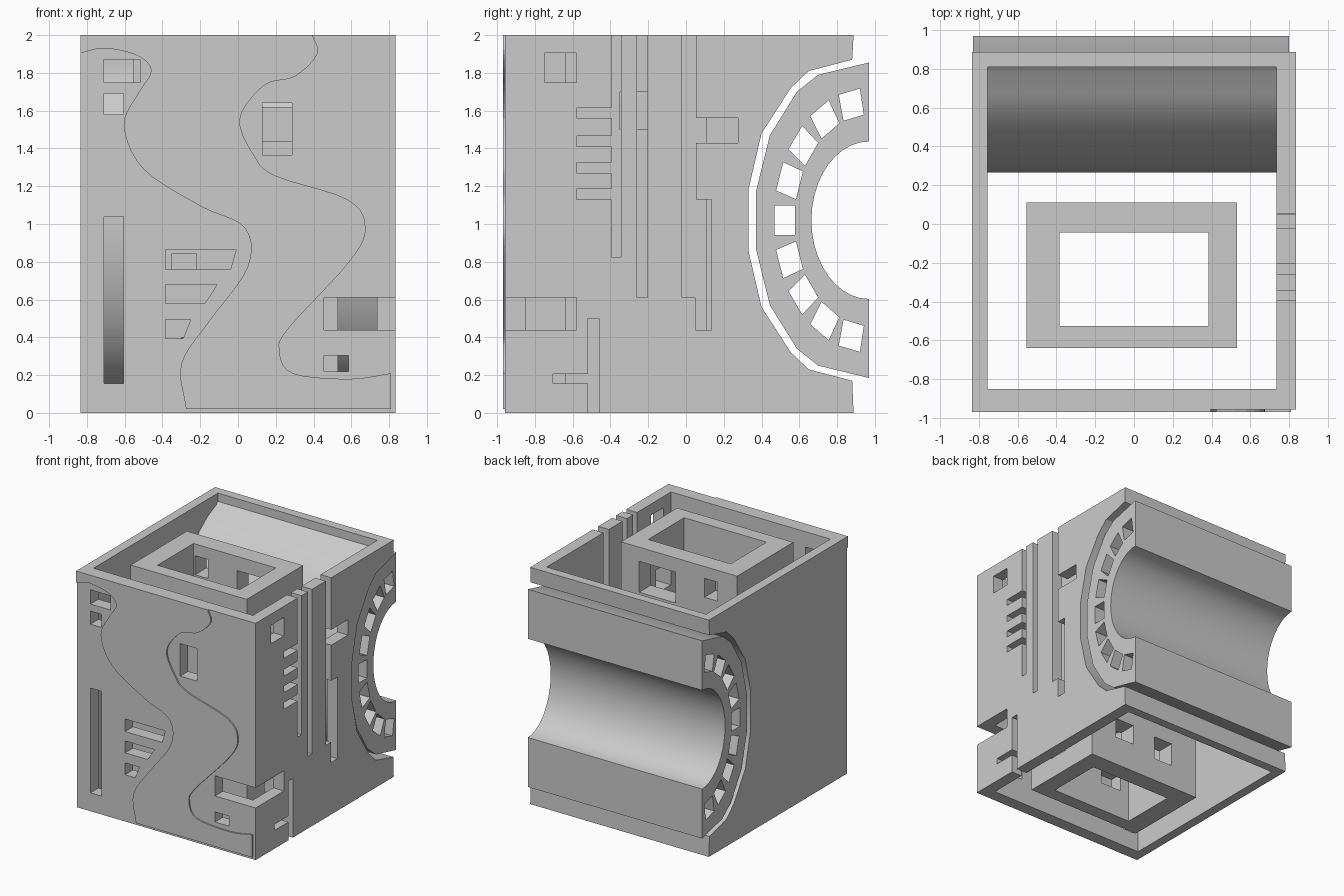
import bpy, bmesh, math
from mathutils import Vector

default = bpy.data.objects.get("Cube")
if default:
    bpy.data.objects.remove(default, do_unlink=True)

# Single grey finish
grey = bpy.data.materials.new("plain grey")
grey.use_nodes = True
grey.diffuse_color = (0.6, 0.6, 0.6, 1)
grey.node_tree.nodes["Principled BSDF"].inputs["Base Color"].default_value = grey.diffuse_color


def prism(name, points, axis, low, high):
    """Extrude a closed outline along x (points are y, z) or y (points are x, z)."""
    def place(p, depth):
        return (depth, p[0], p[1]) if axis == "x" else (p[0], depth, p[1])
    bm = bmesh.new()
    near = [bm.verts.new(place(p, low)) for p in points]
    far = [bm.verts.new(place(p, high)) for p in points]
    bm.faces.new(near)
    bm.faces.new(far[::-1])
    for i in range(len(points)):
        j = (i + 1) % len(points)
        bm.faces.new((near[j], near[i], far[i], far[j]))
    bmesh.ops.recalc_face_normals(bm, faces=bm.faces)
    mesh = bpy.data.meshes.new(name)
    bm.to_mesh(mesh)
    bm.free()
    mesh.materials.append(grey)
    obj = bpy.data.objects.new(name, mesh)
    bpy.context.collection.objects.link(obj)
    return obj


def rect(a0, a1, z0, z1):
    return [(a0, z0), (a1, z0), (a1, z1), (a0, z1)]


def activate(obj):
    bpy.ops.object.select_all(action="DESELECT")
    obj.select_set(True)
    bpy.context.view_layer.objects.active = obj


def cut(target, points, axis, low, high):
    """Subtract a prism from the target and throw the cutter away."""
    cutter = prism("cutter", points, axis, low, high)
    cutter.hide_render = True
    activate(target)
    mod = target.modifiers.new("cut", "BOOLEAN")
    mod.operation = "DIFFERENCE"
    mod.solver = "EXACT"
    mod.object = cutter
    bpy.ops.object.modifier_apply(modifier=mod.name)
    bpy.data.objects.remove(cutter, do_unlink=True)


def soften(obj):
    activate(obj)
    bpy.ops.object.shade_smooth_by_angle(angle=math.radians(28))


def spline(points, steps=5):
    """Smooth path through the given points."""
    pts = [Vector(p) for p in points]
    pts = [pts[0] * 2 - pts[1]] + pts + [pts[-1] * 2 - pts[-2]]
    path = []
    for a, b, c, d in zip(pts, pts[1:], pts[2:], pts[3:]):
        for k in range(steps):
            t = k / steps
            path.append((b * 2 + (c - a) * t + (a * 2 - b * 5 + c * 4 - d) * t ** 2
                         + (b * 3 - a - c * 3 + d) * t ** 3) / 2)
    return path + [pts[-2]]


MID = 1.02          # height of the barrel axis
BACK = 0.969        # rear plane of the barrel


def mirrored(upper):
    """Complete an upper half outline (y, rise) with its lower half."""
    return [(y, MID + r) for y, r in upper] + [(y, MID - r) for y, r in reversed(upper)]


def ellipse(ry, rz, degrees):
    a = math.radians(degrees)
    return (BACK - ry * math.cos(a), MID + rz * math.sin(a))


# Hollow shell, with a rounded recess across its back
recess = mirrored([(0.88, 0.85), (0.65, 0.79), (0.555, 0.70), (0.40, 0.46), (0.33, 0.16)])
shell = prism("outer_shell", [(0.887, 2)] + recess + [(0.887, 0), (-0.957, 0), (-0.957, 2)],
              "x", -0.835, 0.835)
lining = [(0.81, 2.1), (0.81, 1.93)]
lining += [ellipse(0.705, 0.92, d) for d in range(75, -76, -10)]
lining += [(0.81, 0.11), (0.81, -0.1), (-0.85, -0.1), (-0.85, 2.1)]
cut(shell, lining, "x", -0.755, 0.735)

# Openings in the front wall
front_openings = [
    rect(-0.71, -0.52, 1.75, 1.87), rect(-0.71, -0.605, 1.58, 1.69),
    rect(-0.71, -0.605, 0.155, 1.04), rect(0.13, 0.285, 1.365, 1.64),
    rect(0.455, 0.585, 0.22, 0.305),
    [(-0.385, 0.76), (-0.04, 0.76), (-0.01, 0.865), (-0.385, 0.865)],
    [(-0.385, 0.58), (-0.175, 0.58), (-0.11, 0.68), (-0.385, 0.68)],
    [(-0.385, 0.395), (-0.29, 0.395), (-0.25, 0.495), (-0.385, 0.495)],
]
for outline in front_openings:
    cut(shell, outline, "y", -1.1, -0.8)

# Slots and openings in the slotted side wall
side_openings = [
    (-0.75, -0.58, 1.75, 1.905), (-0.395, -0.345, 0.825, 2.1),
    (-0.26, -0.205, 0.61, 2.1), (-0.02, 0.052, 0.61, 2.1),
    (0.05, 0.135, 0.44, 1.13), (0.04, 0.275, 1.43, 1.56),
    (-0.52, -0.46, -0.1, 0.5), (-0.705, -0.51, 0.155, 0.205),
]
side_openings += [(-0.58, -0.38, z, z + 0.055) for z in (1.13, 1.27, 1.41, 1.56)]
for box in side_openings:
    cut(shell, rect(*box), "x", 0.7, 0.9)

# Notch wrapping the front corner
cut(shell, rect(0.455, 1, 0.44, 0.61), "y", -1.1, -0.58)
soften(shell)

# Winding raised panel on the front
left_edge = spline([(-0.835, 1.905), (-0.7, 1.93), (-0.53, 1.89), (-0.46, 1.81), (-0.53, 1.69),
                    (-0.605, 1.52), (-0.5, 1.29), (-0.2, 1.095), (0.035, 0.98), (0.05, 0.77),
                    (-0.15, 0.49), (-0.3, 0.26), (-0.275, 0.02)])
right_edge = spline([(0.395, 2), (0.42, 1.9), (0.3, 1.78), (0.14, 1.735), (0.01, 1.555),
                     (0.09, 1.355), (0.2, 1.255), (0.58, 1.13), (0.675, 0.98), (0.59, 0.8),
                     (0.27, 0.45), (0.22, 0.33), (0.29, 0.21), (0.59, 0.18), (0.81, 0.21)])
panel = prism("front_panel", left_edge + [(0.81, 0.02)] + right_edge[::-1] + [(-0.835, 2)],
              "y", -0.969, -0.957)

# Half barrel nested in the recess, pierced by radial tunnels
barrel_outline = mirrored([(BACK, 0.835), (0.70, 0.77), (0.587, 0.68), (0.444, 0.45), (0.37, 0.15)])
barrel_outline += [ellipse(0.305, 0.417, d) for d in range(-90, 91, 9)]
barrel = prism("rear_barrel", barrel_outline, "x", -0.83, 0.8)
for i in range(-4, 5):
    d = i * 19.5
    tunnel = [ellipse(0.395, 0.56, d - 8), ellipse(0.505, 0.70, d - 6.5),
              ellipse(0.505, 0.70, d + 6.5), ellipse(0.395, 0.56, d + 8)]
    cut(barrel, tunnel, "x", -1, 1)
soften(barrel)

# Hollow inner core with windows
core = prism("inner_core", rect(-0.555, 0.53, 0, 2), "y", -0.64, 0.11)
cut(core, rect(-0.385, 0.385, -0.1, 2.1), "y", -0.525, -0.045)
core_front = [(-0.35, -0.22, 0.7, 0.845), (0.1, 0.35, 1.44, 1.7), (-0.3, -0.1, 0.25, 0.4)]
core_back = [(0.02, 0.36, 1.62, 1.88), (-0.37, -0.25, 1.74, 1.9),
             (-0.3, -0.12, 0.2, 0.4), (0.1, 0.28, 0.25, 0.42), (-0.2, 0.1, 0.9, 1.15)]
core_side = [(-0.4, -0.22, 0.18, 0.36), (-0.35, -0.15, 1.5, 1.7)]
for box in core_front:
    cut(core, rect(*box), "y", -0.7, -0.5)
for box in core_back:
    cut(core, rect(*box), "y", -0.1, 0.2)
for box in core_side:
    cut(core, rect(*box), "x", 0.3, 0.6)
